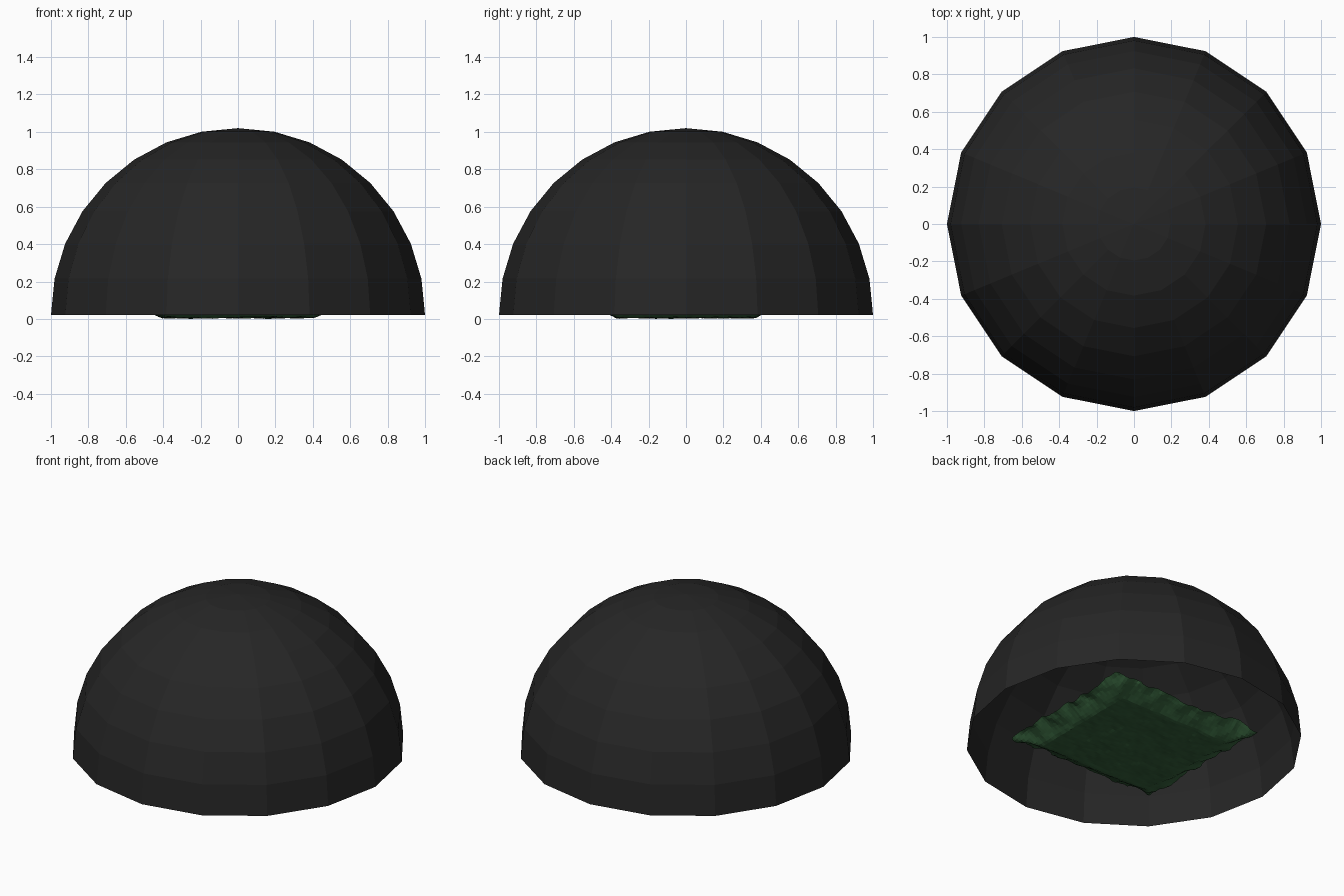
import bpy, bmesh, math
from mathutils import Vector, noise

if "Cube" in bpy.data.objects:
    bpy.data.objects.remove(bpy.data.objects["Cube"])


def material(name, color):
    m = bpy.data.materials.new(name)
    m.diffuse_color = (*color, 1)
    m.use_nodes = True
    m.node_tree.nodes["Principled BSDF"].inputs["Base Color"].default_value = m.diffuse_color
    return m


def make_object(name, bm, mat):
    mesh = bpy.data.meshes.new(name)
    bm.to_mesh(mesh)
    bm.free()
    mesh.materials.append(mat)
    obj = bpy.data.objects.new(name, mesh)
    bpy.context.collection.objects.link(obj)
    return obj


charcoal = material("charcoal", (0.019, 0.019, 0.019))
green = material("forest green", (0.034, 0.112, 0.042))

# Sky dome: open low-poly hemisphere, 16 sides and 8 rings
BASE = 0.02
bm = bmesh.new()
bmesh.ops.create_uvsphere(bm, u_segments=16, v_segments=16, radius=1)
bmesh.ops.delete(bm, geom=[v for v in bm.verts if v.co.z < -0.01], context='VERTS')
bmesh.ops.translate(bm, verts=bm.verts, vec=(0, 0, BASE))
make_object("sky_dome", bm, charcoal)

# Valley terrain: bumpy floor with banks rising along all four edges
HALF_X, HALF_Y, BANK = 0.54, 0.50, 0.13
bm = bmesh.new()
bmesh.ops.create_grid(bm, x_segments=56, y_segments=56, size=1)
for v in bm.verts:
    x, y = v.co.x * HALF_X, v.co.y * HALF_Y
    edge = max(abs(x) - (HALF_X - BANK), abs(y) - (HALF_Y - BANK), 0) / BANK
    bump = noise.noise(Vector((x * 9, y * 9, 0.3))) * 0.009
    bump += noise.noise(Vector((x * 28, y * 28, 4.1))) * 0.004
    ridge = 0.072 + 0.03 * noise.noise(Vector((x * 11, y * 11, 8.7)))
    frayed = 1 + 0.02 * edge * noise.noise(Vector((x * 40, y * 40, 2.2)))
    v.co = (x * frayed, y * frayed, 0.014 + bump * (1 - 0.5 * edge) + ridge * edge)
low = min(v.co.z for v in bm.verts)
bmesh.ops.translate(bm, verts=bm.verts, vec=(0, 0, -low))
make_object("valley_terrain", bm, green)
